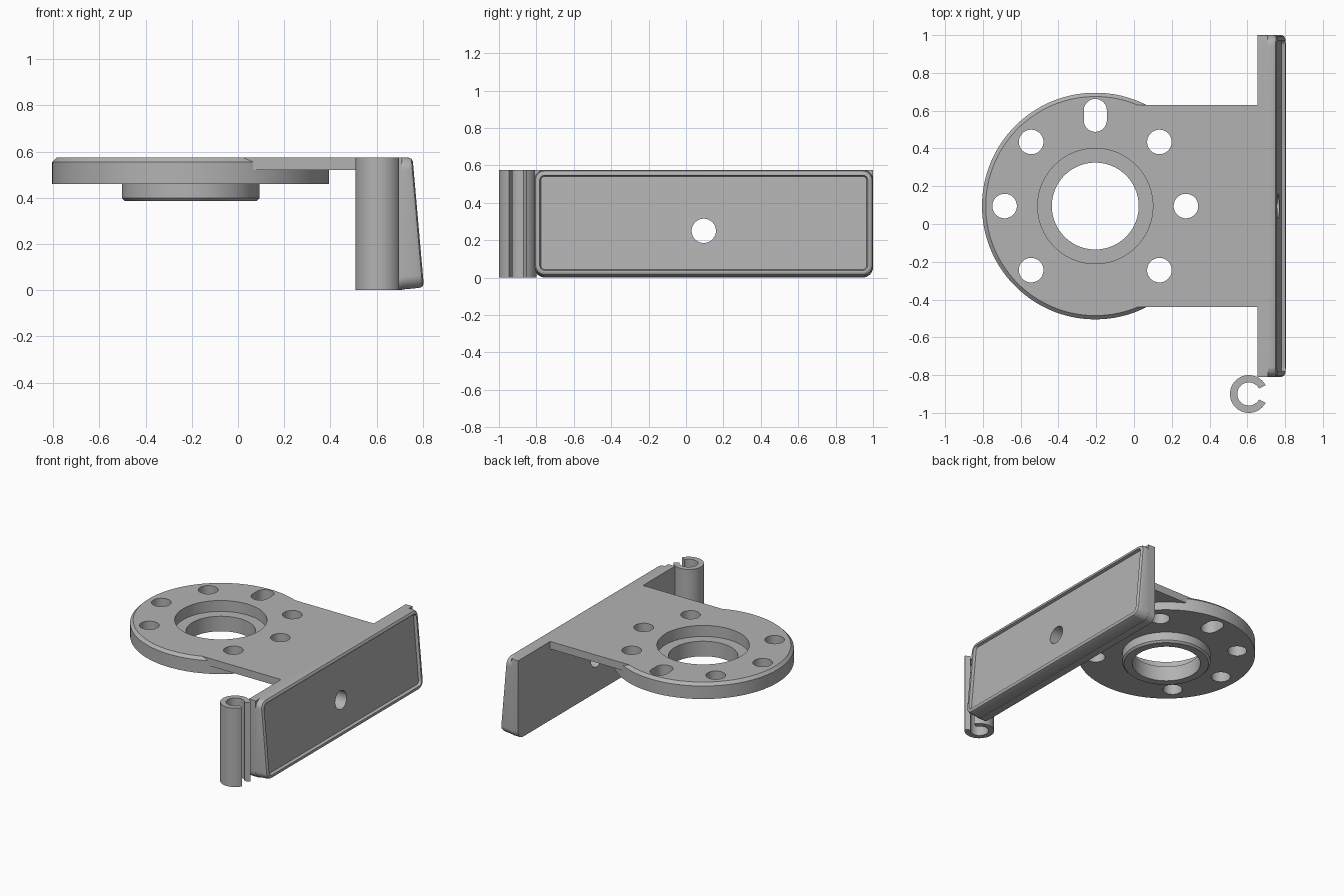
import bpy, bmesh
from math import cos, sin, pi, radians

if "Cube" in bpy.data.objects:
    bpy.data.objects.remove(bpy.data.objects["Cube"], do_unlink=True)

grey = bpy.data.materials.new("plain grey")
grey.use_nodes = True
grey.diffuse_color = (0.45, 0.45, 0.45, 1)
grey.node_tree.nodes["Principled BSDF"].inputs["Base Color"].default_value = grey.diffuse_color

CX, CY, TOP = -0.205, 0.095, 0.575   # ring axis and upper level
Y0, Y1 = -0.81, 1.0                  # ends of the upright wall


def loft(name, rings):
    """Solid skinned over rings of equal point count, with capped ends."""
    bm = bmesh.new()
    loops = [[bm.verts.new(p) for p in ring] for ring in rings]
    n = len(loops[0])
    for a, b in zip(loops, loops[1:]):
        for i in range(n):
            j = (i + 1) % n
            bm.faces.new((a[i], a[j], b[j], b[i]))
    bm.faces.new(loops[0][::-1])
    bm.faces.new(loops[-1])
    bmesh.ops.recalc_face_normals(bm, faces=bm.faces)
    mesh = bpy.data.meshes.new(name)
    bm.to_mesh(mesh)
    bm.free()
    mesh.materials.append(grey)
    obj = bpy.data.objects.new(name, mesh)
    bpy.context.collection.objects.link(obj)
    return obj


def turned(name, profile, x=CX, y=CY, n=96, stretch=0.0):
    """Vertical round solid from (radius, z) pairs; stretch makes it a slot along y."""
    def ring(r, z):
        pts = []
        for i in range(n):
            a = 2 * pi * (i + 0.5) / n
            pts.append((x + r * cos(a), y + r * sin(a) + (stretch if a < pi else -stretch), z))
        return pts
    return loft(name, [ring(r, z) for r, z in profile])


def box(name, x0, x1, y0, y1, z0, z1):
    return loft(name, [[(x0, y0, z), (x1, y0, z), (x1, y1, z), (x0, y1, z)] for z in (z0, z1)])


def wall_ring(x_at, inset=0.0, low=0.0, r_low=0.055, r_top=0.055):
    """Rounded rectangle across y and z, with x given as a function of z."""
    y0, y1, z0, z1 = Y0 + inset, Y1 - inset, low + inset, TOP - inset
    corners = ((y1, z1, -1, -1, 0, r_top), (y0, z1, 1, -1, 90, r_top),
               (y0, z0, 1, 1, 180, r_low), (y1, z0, -1, 1, 270, r_low))
    pts = []
    for y, z, sy, sz, start, rad in corners:
        r = max(rad - inset, 0.002)
        for k in range(9):
            a = radians(start + 90 * k / 8)
            zz = z + sz * r + r * sin(a)
            pts.append((x_at(zz), y + sy * r + r * cos(a), zz))
    return pts


def combine(target, others, operation):
    for other in others:
        mod = target.modifiers.new("combine", "BOOLEAN")
        mod.operation, mod.object, mod.solver = operation, other, "EXACT"
        bpy.context.view_layer.objects.active = target
        bpy.ops.object.modifier_apply(modifier=mod.name)
        bpy.data.objects.remove(other, do_unlink=True)


def smooth(obj):
    bpy.ops.object.select_all(action="DESELECT")
    obj.select_set(True)
    bpy.context.view_layer.objects.active = obj
    bpy.ops.object.shade_smooth_by_angle(angle=radians(25))


# Round flange with chamfered top, lower boss and linking plate
bracket = turned("mounting_bracket", [(0.6, 0.46), (0.6, 0.555), (0.58, TOP)])
boss = turned("boss", [(0.285, 0.385), (0.298, 0.398), (0.298, 0.5)])
plate = box("plate", 0.01, 0.68, CY - 0.535, CY + 0.535, 0.52, TOP)

# Upright wall: back slab and sloped tray with a raised rim
slab = loft("slab", [wall_ring(lambda z, x=x: x, r_top=0.001) for x in (0.655, 0.71)])


def slope(depth):
    return lambda z: 0.806 - 0.088 * z - depth


tray = loft("tray", [wall_ring(lambda z: 0.68)] + [
    wall_ring(slope(depth), inset, 0.01)
    for inset, depth in ((0, 0.02), (0.006, 0.006), (0.018, 0), (0.028, 0), (0.034, 0.02))])
combine(bracket, [boss, plate, slab, tray], "UNION")

# Centre bore with bearing seat, bolt holes, adjusting slot and wall hole
cutters = [turned("bore", [(0.23, 0.3), (0.23, 0.7)]),
           turned("seat", [(0.305, 0.495), (0.305, 0.7)])]
for angle in (0, 45, 135, 180, 225, 315):
    a = radians(angle)
    cutters.append(turned("bolt_hole", [(0.065, 0.4), (0.065, 0.7)],
                          CX + 0.48 * cos(a), CY + 0.48 * sin(a), 40))
cutters.append(turned("slot", [(0.061, 0.4), (0.061, 0.7)], CX, CY + 0.48, 40, 0.026))
cutters.append(loft("wall_hole", [[(x, CY + 0.065 * cos(2 * pi * i / 40), 0.25 + 0.065 * sin(2 * pi * i / 40))
                                   for i in range(40)] for x in (0.5, 0.95)]))
combine(bracket, cutters, "DIFFERENCE")
smooth(bracket)

# Open cable clip beside the wall
arc = [radians(28 + 304 * i / 48) for i in range(49)]
outline = [(0.1, a) for a in arc] + [(0.061, a) for a in reversed(arc)]
clip = loft("cable_clip", [[(0.608 + r * cos(a), -0.9 + r * sin(a), z) for r, a in outline]
                           for z in (0, TOP)])
smooth(clip)
